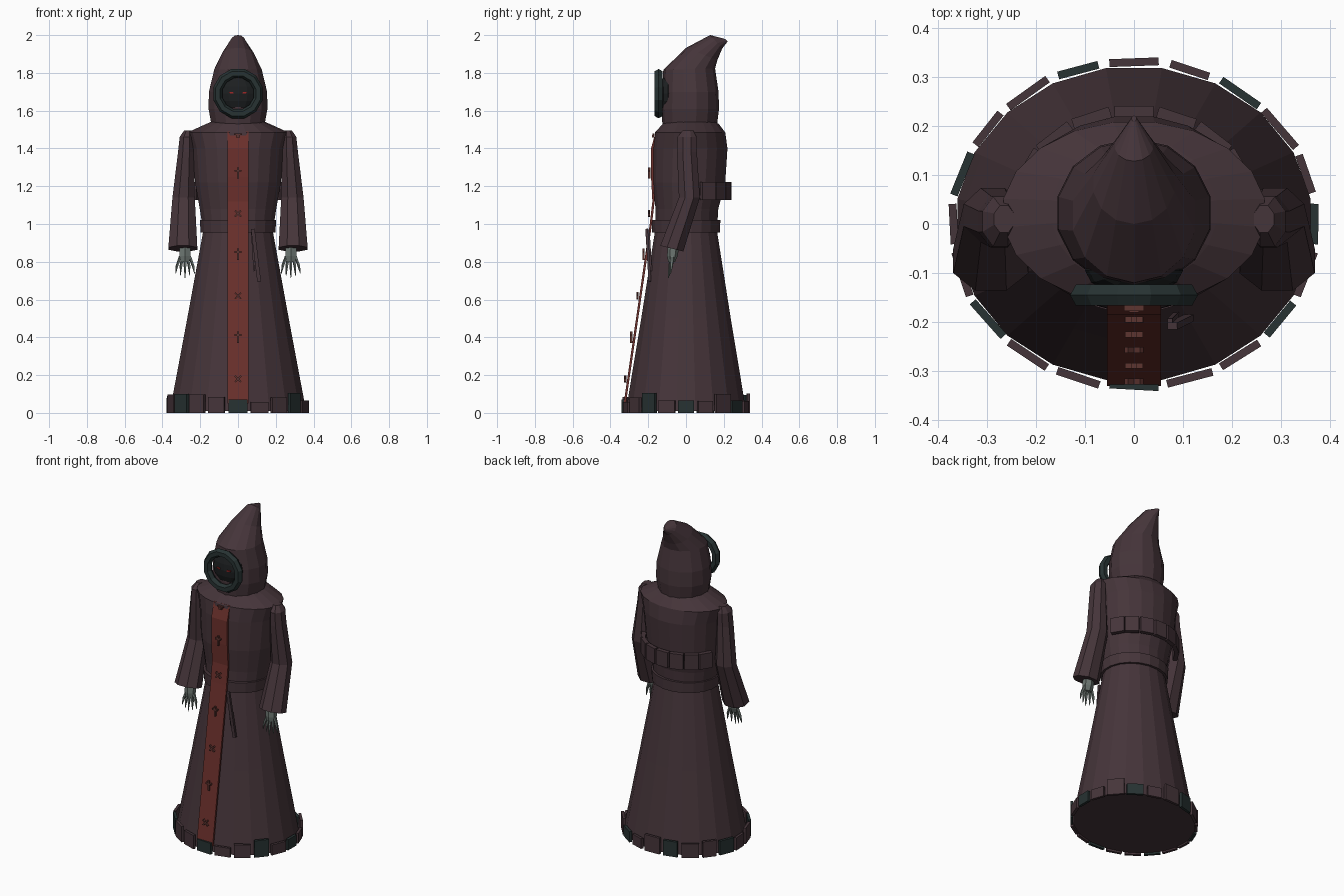
import bpy, bmesh, math, random
from mathutils import Matrix, Vector, Euler

if "Cube" in bpy.data.objects:
    bpy.data.objects.remove(bpy.data.objects["Cube"])

random.seed(4)


def material(name, r, g, b):
    m = bpy.data.materials.new(name)
    m.diffuse_color = (r, g, b, 1)
    m.use_nodes = True
    m.node_tree.nodes["Principled BSDF"].inputs["Base Color"].default_value = m.diffuse_color
    return m


CLOTH = material("dark_cloth", 0.06, 0.035, 0.042)
TEAL = material("dark_teal", 0.02, 0.032, 0.032)
RED = material("red_cloth", 0.15, 0.03, 0.025)
MARK = material("mark_cloth", 0.11, 0.035, 0.03)
BONE = material("grey_skin", 0.15, 0.18, 0.165)
SHADOW = material("face_shadow", 0.012, 0.014, 0.015)
EYE = material("eye_red", 0.35, 0.02, 0.02)


def finish(name, bm, mat):
    bmesh.ops.recalc_face_normals(bm, faces=bm.faces)
    me = bpy.data.meshes.new(name)
    bm.to_mesh(me)
    bm.free()
    me.materials.append(mat)
    ob = bpy.data.objects.new(name, me)
    bpy.context.collection.objects.link(ob)
    return ob


def add_loft(bm, rings, n):
    """Skin elliptical rings (x, y, z, rx, ry, tilt); tilt slopes a ring front to back."""
    loops = []
    for x, y, z, rx, ry, tilt in rings:
        loop = []
        for i in range(n):
            a = 2 * math.pi * (i + 0.5) / n
            dy = ry * math.sin(a)
            loop.append(bm.verts.new((x + rx * math.cos(a), y + dy, z + tilt * dy)))
        loops.append(loop)
    for a, b in zip(loops, loops[1:]):
        for i in range(n):
            j = (i + 1) % n
            bm.faces.new((a[i], a[j], b[j], b[i]))
    bm.faces.new(loops[0])
    bm.faces.new(loops[-1])


def loft(name, rings, n, mat):
    bm = bmesh.new()
    add_loft(bm, rings, n)
    return finish(name, bm, mat)


def boxes(name, parts, mat):
    """One object from boxes given as (location, size, rotation)."""
    bm = bmesh.new()
    for loc, size, rot in parts:
        mtx = Matrix.Translation(loc) @ Euler(rot).to_matrix().to_4x4() @ Matrix.Diagonal((*size, 1))
        bmesh.ops.create_cube(bm, size=1, matrix=mtx)
    return finish(name, bm, mat)


# Robe skirt, torso and waist belt
loft("robe_skirt", [(0, 0, 0.01, 0.365, 0.322, 0), (0, 0, 0.1, 0.348, 0.307, 0),
                    (0, 0, 0.5, 0.272, 0.24, 0), (0, 0, 0.97, 0.185, 0.165, 0)], 20, CLOTH)
loft("robe_torso", [(0, 0, 0.95, 0.185, 0.165, 0), (0, 0.005, 1.08, 0.205, 0.168, 0),
                    (0, 0.015, 1.22, 0.23, 0.195, 0), (0, 0.022, 1.4, 0.245, 0.2, 0),
                    (0, 0.022, 1.485, 0.27, 0.188, 0), (0, 0.025, 1.53, 0.17, 0.15, 0),
                    (0, 0.02, 1.56, 0.1, 0.1, 0)], 20, CLOTH)
loft("waist_belt", [(0, 0, 0.955, 0.2, 0.182, 0), (0, 0, 1.02, 0.205, 0.184, 0)], 20, CLOTH)

# Hanging ends of the belt
boxes("belt_ends", [((0.095, -0.2, 0.835), (0.02, 0.014, 0.28), (0.06, -0.12, 0)),
                    ((0.08, -0.192, 0.86), (0.01, 0.012, 0.22), (0.06, -0.06, 0))], CLOTH)

# Ragged patches round the hem, every third one teal
for i in range(20):
    a = math.radians(18 * i)
    x, y = 0.368 * math.cos(a), 0.33 * math.sin(a)
    h = random.uniform(0.055, 0.105)
    facing = math.atan2(math.sin(a) / 0.33, math.cos(a) / 0.368) + math.pi / 2
    boxes("hem_patch", [((x, y, h / 2), (random.uniform(0.08, 0.105), 0.016, h),
                        (0, 0, facing + random.uniform(-0.06, 0.06)))], TEAL if i % 3 == 0 else CLOTH)

# Pouches across the back
pouches = []
for k in range(7):
    a = math.radians(27 + 21 * k)
    facing = math.atan2(math.sin(a) / 0.21, math.cos(a) / 0.245) + math.pi / 2
    pouches.append(((0.24 * math.cos(a), 0.02 + 0.208 * math.sin(a), 1.175),
                    (0.08, 0.026, 0.095), (0, 0, facing)))
boxes("back_pouches", pouches, CLOTH)

# Red stole down the front
path = [(-0.16, 1.49), (-0.185, 1.4), (-0.185, 1.25), (-0.178, 1.12), (-0.192, 1.0), (-0.33, 0.05)]
bm = bmesh.new()
rows = [[bm.verts.new((x, y + d, z)) for x, d in ((-0.055, 0), (0.055, 0), (0.055, 0.012), (-0.055, 0.012))]
        for y, z in path]
for a, b in zip(rows, rows[1:]):
    for i in range(4):
        j = (i + 1) % 4
        bm.faces.new((a[i], a[j], b[j], b[i]))
bm.faces.new(rows[0])
bm.faces.new(rows[-1])
finish("stole", bm, RED)


def stole_y(z):
    for (y0, z0), (y1, z1) in zip(path, path[1:]):
        if z1 <= z <= z0:
            return y0 + (y1 - y0) * (z0 - z) / (z0 - z1)


# Alternating upright and diagonal cross marks on the stole
for k, z in enumerate((1.27, 1.055, 0.84, 0.62, 0.4, 0.18)):
    y = stole_y(z) - 0.01
    if k % 2 == 0:
        parts = [((0, y, z), (0.011, 0.012, 0.06), (0, 0, 0)),
                 ((0, y, z + 0.012), (0.036, 0.012, 0.01), (0, 0, 0))]
    else:
        parts = [((0, y, z), (0.045, 0.012, 0.009), (0, s * math.pi / 4, 0)) for s in (-1, 1)]
    boxes("stole_mark", parts, MARK)
boxes("stole_top_mark", [((0, stole_y(1.47) - 0.006, 1.475), (0.04, 0.012, 0.008), (0, 0, 0)),
                         ((0, stole_y(1.46) - 0.006, 1.465), (0.02, 0.012, 0.012), (0, 0, 0))], MARK)

# Hood with a tip bent to the back
loft("hood", [(0, 0.02, 1.53, 0.145, 0.145, 0), (0, 0.022, 1.61, 0.16, 0.153, 0),
              (0, 0.022, 1.70, 0.158, 0.15, 0), (0, 0.017, 1.82, 0.128, 0.137, 0.03),
              (0, 0.083, 1.90, 0.085, 0.083, -0.39), (0, 0.16, 1.965, 0.04, 0.032, -1.1),
              (0, 0.215, 1.973, 0.005, 0.006, -1)], 14, CLOTH)

# Ring round the face opening
bpy.ops.mesh.primitive_torus_add(major_segments=12, minor_segments=6, major_radius=0.11,
                                 minor_radius=0.025, location=(0, -0.145, 1.69),
                                 rotation=(math.pi / 2, math.pi / 12, 0))
ring = bpy.context.object
ring.name = "hood_rim"
ring.data.materials.append(TEAL)

# Shadowed face and eyes
bm = bmesh.new()
bmesh.ops.create_uvsphere(bm, u_segments=12, v_segments=8, radius=1,
                          matrix=Matrix.Translation((0, -0.095, 1.69)) @ Matrix.Diagonal((0.1, 0.05, 0.1, 1)))
finish("face", bm, SHADOW)
boxes("eyes", [((s * 0.036, -0.14, 1.695), (0.024, 0.012, 0.007), (0, s * -0.1, 0)) for s in (-1, 1)], EYE)

# Sleeves and bony hands on both sides
for s, side in ((-1, "left"), (1, "right")):
    loft(side + "_sleeve", [(s * 0.265, 0.01, 1.495, 0.022, 0.03, 0), (s * 0.272, 0.005, 1.46, 0.04, 0.055, 0),
                            (s * 0.275, 0.005, 1.38, 0.046, 0.057, 0),
                            (s * 0.288, 0.018, 1.14, 0.064, 0.06, 0),
                            (s * 0.292, -0.075, 0.87, 0.083, 0.066, -0.25)], 8, CLOTH)
    bm = bmesh.new()
    add_loft(bm, [(s * 0.28, -0.065, 0.91, 0.02, 0.02, 0), (s * 0.28, -0.068, 0.87, 0.034, 0.03, 0),
                  (s * 0.28, -0.072, 0.83, 0.034, 0.028, 0), (s * 0.28, -0.076, 0.80, 0.026, 0.018, 0)], 6)
    for k in range(5):
        f = k - 2
        low = 0.715 + 0.012 * abs(f)
        add_loft(bm, [(s * 0.28 + f * 0.012, -0.073, 0.83, 0.009, 0.01, 0),
                      (s * 0.28 + f * 0.021, -0.085 + 0.004 * abs(f), 0.78, 0.008, 0.009, 0),
                      (s * 0.28 + f * 0.025, -0.093 + 0.006 * abs(f), low, 0.002, 0.002, 0)], 5)
    finish(side + "_hand", bm, BONE)
